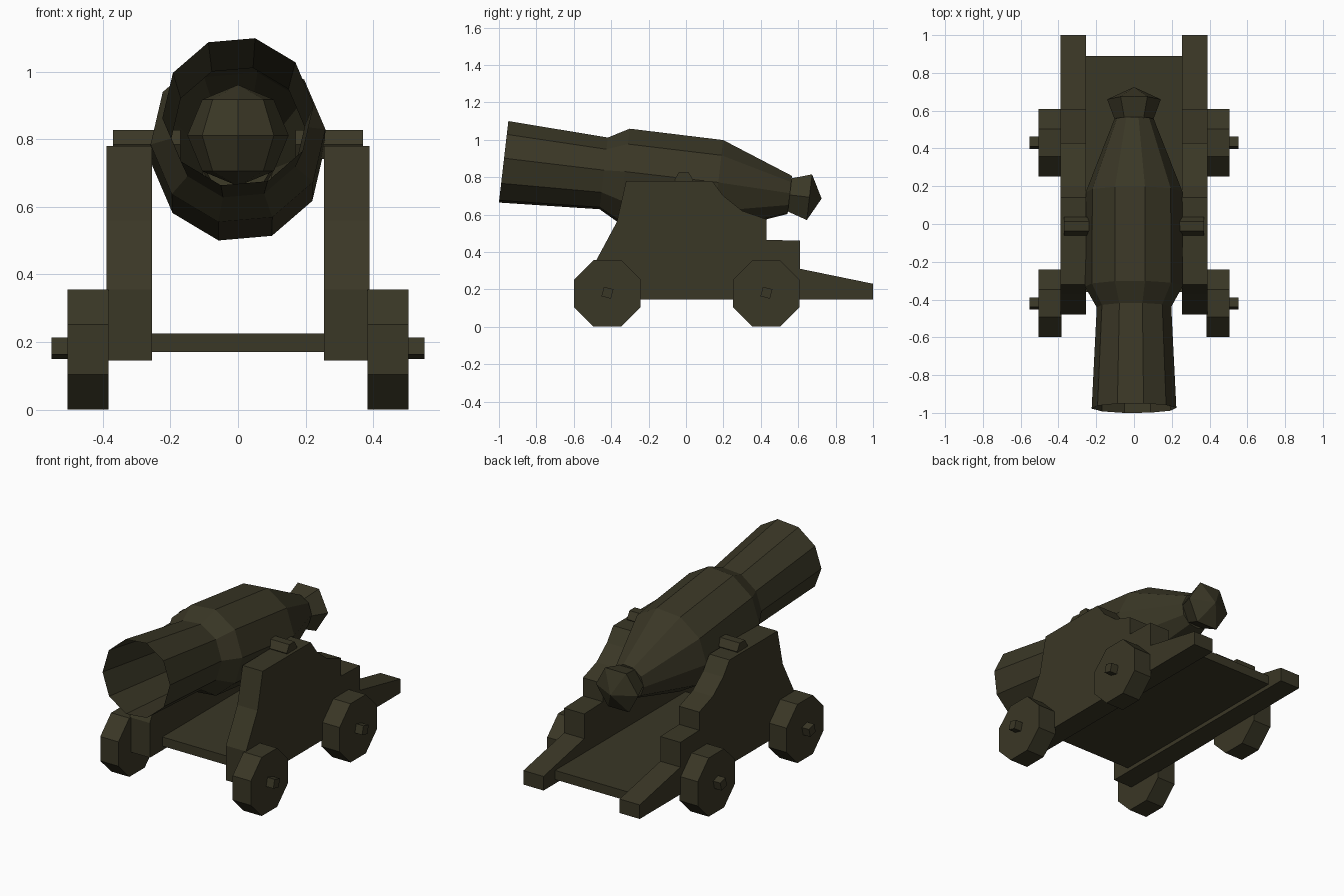
import bpy, bmesh, math
from mathutils import Vector, Matrix

default = bpy.data.objects.get("Cube")
if default:
    bpy.data.objects.remove(default, do_unlink=True)

# One dark olive material for the whole piece
olive = bpy.data.materials.new("dark_olive")
olive.use_nodes = True
colour = (0.042, 0.038, 0.019, 1.0)
olive.diffuse_color = colour
olive.node_tree.nodes["Principled BSDF"].inputs["Base Color"].default_value = colour


def finish(name, bm, recalc=True):
    if recalc:
        bmesh.ops.recalc_face_normals(bm, faces=bm.faces[:])
    mesh = bpy.data.meshes.new(name)
    bm.to_mesh(mesh)
    bm.free()
    mesh.materials.append(olive)
    obj = bpy.data.objects.new(name, mesh)
    bpy.context.collection.objects.link(obj)
    return obj


def side_prism(name, profile, x0, x1):
    """Extrude a (y, z) outline from x0 to x1."""
    bm = bmesh.new()
    face = bm.faces.new([bm.verts.new((x0, y, z)) for y, z in profile])
    out = bmesh.ops.extrude_face_region(bm, geom=[face])
    moved = [v for v in out["geom"] if isinstance(v, bmesh.types.BMVert)]
    bmesh.ops.translate(bm, verts=moved, vec=(x1 - x0, 0, 0))
    return finish(name, bm)


def polygon(y, z, radius, sides, start):
    angles = [math.radians(start) + math.tau * i / sides for i in range(sides)]
    return [(y + radius * math.cos(a), z + radius * math.sin(a)) for a in angles]


# Barrel axis runs down towards the back
tilt = math.radians(6.6)
muzzle = Vector((0, -0.975, 0.882))
up = Vector((0, math.sin(tilt), math.cos(tilt)))


def axis_point(y):
    return Vector((0, y, muzzle.z - (y - muzzle.y) * math.tan(tilt)))


def loft(name, stations, sides, start, tip=None):
    """Rings of (y, radius) around the barrel axis, open at the front."""
    bm = bmesh.new()
    rings = []
    for y, r in stations:
        rings.append([bm.verts.new(axis_point(y) + Vector((c, 0, 0)) + up * s)
                      for c, s in polygon(0, 0, r, sides, start)])
    for a, b in zip(rings, rings[1:]):
        for i in range(sides):
            j = (i + 1) % sides
            bm.faces.new((a[i], a[j], b[j], b[i]))
    last = rings[-1]
    if tip is None:
        bm.faces.new(last)
    else:
        end = bm.verts.new(axis_point(tip))
        for i in range(sides):
            bm.faces.new((last[i], last[(i + 1) % sides], end))
    for f in bm.faces:
        f.normal_update()
    return finish(name, bm)


loft("barrel", [(-0.975, 0.225), (-0.44, 0.198), (-0.33, 0.26),
                (0.17, 0.257), (0.555, 0.105)], 10, 5)
loft("rear_knob", [(0.53, 0.095), (0.56, 0.105), (0.66, 0.142)], 6, 0, tip=0.725)

# Ball resting inside the bore
bm = bmesh.new()
bmesh.ops.create_uvsphere(bm, u_segments=8, v_segments=4, radius=0.15,
                          matrix=Matrix.Translation((0, -0.4, 0.812)))
finish("ball", bm)

# Stepped carriage cheeks, trunnions, wheels and axle stubs on both sides
cheek = [(-0.48, 0.145), (-0.48, 0.355), (-0.37, 0.56), (-0.32, 0.78),
         (0.14, 0.78), (0.2, 0.70), (0.3, 0.62), (0.43, 0.575), (0.43, 0.465),
         (0.61, 0.46), (0.61, 0.31), (1.0, 0.23), (1.0, 0.145)]
for side, s in (("left", 1), ("right", -1)):
    side_prism(f"{side}_cheek", cheek, s * 0.255, s * 0.39)
    side_prism(f"{side}_trunnion", polygon(-0.012, 0.785, 0.05, 6, 0),
               s * 0.17, s * 0.37)
    for end, y in (("front", -0.42), ("rear", 0.43)):
        side_prism(f"{end}_{side}_wheel", polygon(y, 0.178, 0.1925, 8, 22.5),
                   s * 0.383, s * 0.505)
        side_prism(f"{end}_{side}_axle", polygon(y, 0.182, 0.037, 4, 30),
                   s * 0.38, s * 0.553)

# Carriage floor between the cheeks
floor = [(-0.36, 0.17), (0.89, 0.17), (0.89, 0.225), (-0.36, 0.225)]
side_prism("floor", floor, -0.256, 0.256)
